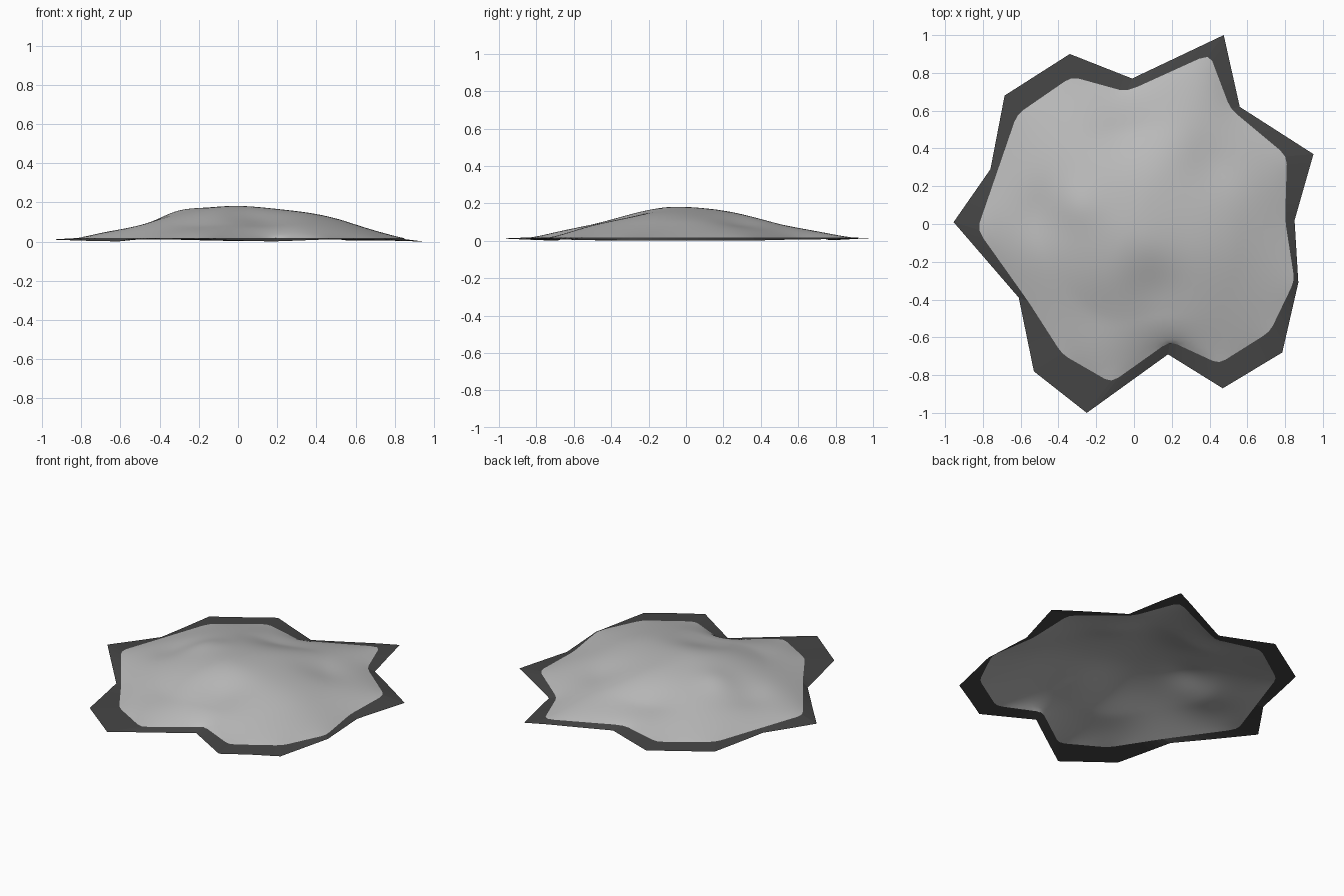
import bpy
import bmesh
from math import cos, exp, hypot, pi
from mathutils import Vector

cube = bpy.data.objects.get("Cube")
if cube:
    bpy.data.objects.remove(cube, do_unlink=True)


def make_material(name, value):
    mat = bpy.data.materials.new(name)
    mat.use_nodes = True
    colour = (value, value, value, 1)
    mat.diffuse_color = colour
    mat.node_tree.nodes["Principled BSDF"].inputs["Base Color"].default_value = colour
    return mat


def make_object(name, bm, mat, smooth):
    bm.normal_update()
    for face in bm.faces:
        face.smooth = smooth
    mesh = bpy.data.meshes.new(name)
    bm.to_mesh(mesh)
    bm.free()
    mesh.materials.append(mat)
    obj = bpy.data.objects.new(name, mesh)
    bpy.context.collection.objects.link(obj)
    return obj


def bridge(bm, lower, upper):
    """Join two closed rings of equal length with quads."""
    count = len(lower)
    for i in range(count):
        j = (i + 1) % count
        bm.faces.new((lower[j], lower[i], upper[i], upper[j]))


def subdivide(outline, steps):
    points = []
    for i, (x, y) in enumerate(outline):
        start = Vector((x, y))
        end = Vector(outline[(i + 1) % len(outline)])
        points += [start.lerp(end, k / steps) for k in range(steps)]
    return points


def soften(points, passes):
    for _ in range(passes):
        points = [(points[i - 1] + 2 * p + points[(i + 1) % len(points)]) / 4
                  for i, p in enumerate(points)]
    return points


# Jagged outer outline and the gentler foot of the mound, both clockwise
outer_outline = [
    (-.955, .01), (-.76, .29), (-.685, .68), (-.34, .9), (-.01, .77), (.475, 1),
    (.56, .62), (.95, .37), (.85, .02), (.87, -.31), (.785, -.68), (.47, -.87),
    (.18, -.69), (-.25, -1), (-.53, -.78), (-.61, -.39)]
foot_outline = [
    (-.83, -.03), (-.73, .26), (-.62, .58), (-.33, .78), (-.04, .7), (.4, .9),
    (.51, .61), (.81, .36), (.8, .02), (.85, -.3), (.72, -.57), (.45, -.74),
    (.19, -.62), (-.12, -.84), (-.38, -.69), (-.56, -.41)]
STEPS = 8
RINGS = 28
FOOT = .018
SUMMIT = Vector((-.03, -.03))

outer = subdivide(outer_outline, STEPS)
foot = soften(subdivide(foot_outline, STEPS), 1)

# Bumps and hollows: x, y, radius, height
undulations = [
    (.13, -.35, .17, -.024), (.02, -.1, .15, .005), (-.52, .05, .17, -.024),
    (-.3, .1, .12, .016), (-.06, .5, .17, -.022), (.14, .62, .2, -.014),
    (.42, .32, .16, -.018), (.45, -.1, .22, .012), (-.2, -.5, .19, -.018)]


def mound_height(p, t):
    z = FOOT + .16 * cos(t * pi / 2)
    fade = min(1, (1 - t) * 3)
    for x, y, radius, height in undulations:
        d = hypot(p.x - x, p.y - y) / radius
        z += fade * height * exp(-d * d)
    return z


# Dark border: thin sloping skirt, tips lifted except towards +x
bm = bmesh.new()
low = []
for p in outer:
    lift = max(0, min(1, (p.length - .7) / .3)) * .012
    lift *= min(1, max(0, (.95 - p.x) * 3))
    low.append(bm.verts.new((p.x, p.y, lift)))
high = [bm.verts.new((p.x, p.y, FOOT)) for p in foot]
bridge(bm, low, high)
make_object("border", bm, make_material("dark grey", .06), False)

# Mound: concentric rings rising to the summit, open underneath
bm = bmesh.new()
previous = None
for r in range(RINGS):
    t = 1 - r / RINGS
    ring = []
    for q in soften(foot, r * 5):
        p = SUMMIT.lerp(q, t)
        ring.append(bm.verts.new((p.x, p.y, mound_height(p, t))))
    if previous:
        bridge(bm, previous, ring)
    previous = ring
top = bm.verts.new((SUMMIT.x, SUMMIT.y, mound_height(SUMMIT, 0)))
for i, v in enumerate(previous):
    bm.faces.new((previous[(i + 1) % len(previous)], v, top))
make_object("mound", bm, make_material("light grey", .5), True)
